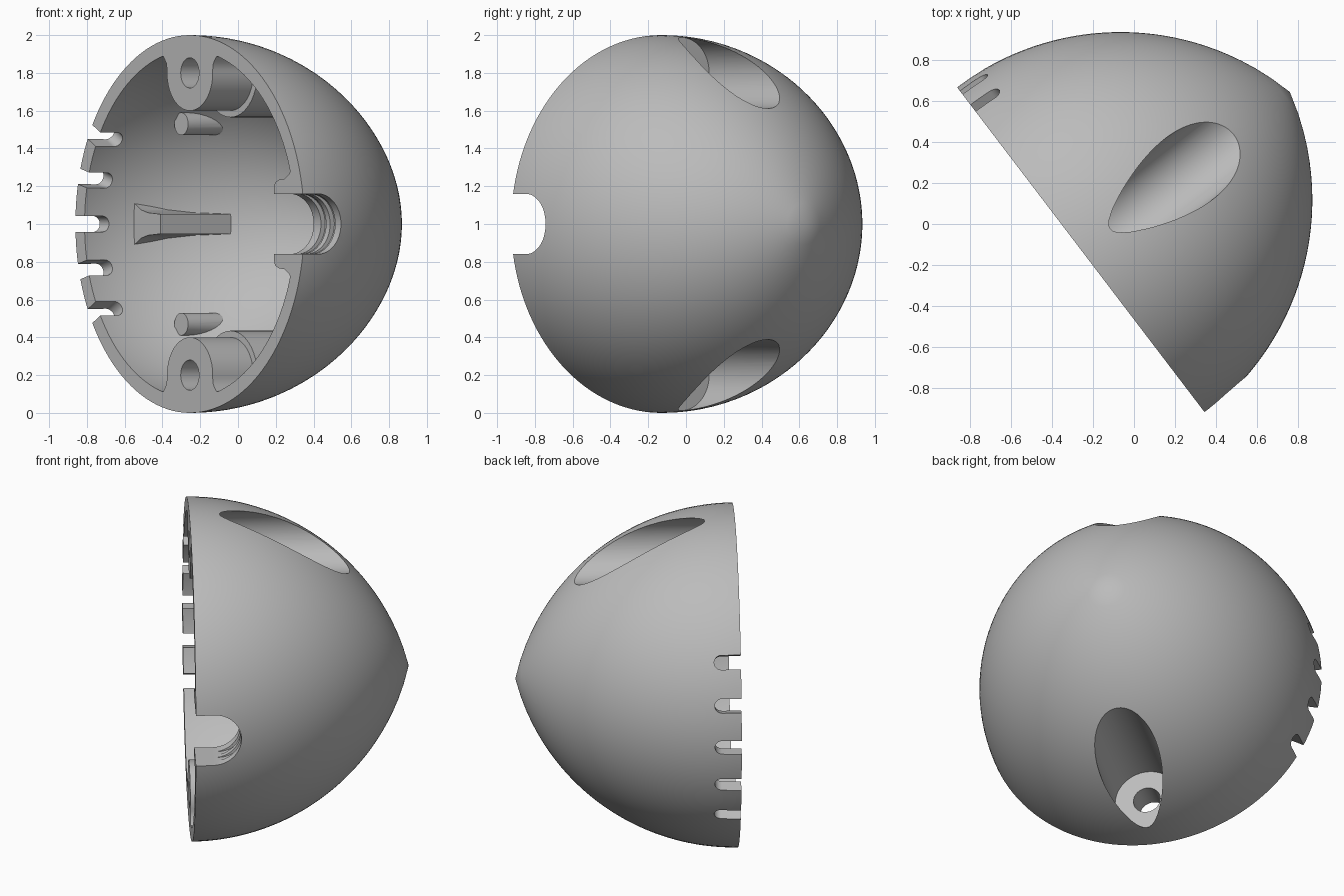
import bpy
import bmesh
from math import sin, cos, pi, sqrt, radians
from mathutils import Matrix

if "Cube" in bpy.data.objects:
    bpy.data.objects.remove(bpy.data.objects["Cube"])

# Built lying along local x (rim at x = 0, tip at +x), turned into place at the end
HEIGHT = 1.274
DROP = (HEIGHT ** 2 - 1) / 2     # arc centre below the axis
ARC = 1 + DROP

grey = bpy.data.materials.new("plain grey")
grey.use_nodes = True
grey.diffuse_color = (0.5, 0.5, 0.5, 1)
grey.node_tree.nodes["Principled BSDF"].inputs["Base Color"].default_value = (0.5, 0.5, 0.5, 1)


def finish(name, bm):
    bmesh.ops.recalc_face_normals(bm, faces=bm.faces)
    if bm.calc_volume(signed=True) < 0:
        bmesh.ops.reverse_faces(bm, faces=bm.faces)
    mesh = bpy.data.meshes.new(name)
    bm.to_mesh(mesh)
    bm.free()
    mesh.materials.append(grey)
    ob = bpy.data.objects.new(name, mesh)
    bpy.context.scene.collection.objects.link(ob)
    return ob


def dome(name, radius, start):
    """Pointed dome: rings along a circular arc, flat at the start, closed at the tip."""
    bm = bmesh.new()
    tip = sqrt(radius ** 2 - DROP ** 2)
    steps, sides = 40, 128
    profile = [(start, radius - DROP)] if start < 0 else []
    for i in range(steps):
        x = tip * i / steps
        profile.append((x, sqrt(radius ** 2 - x ** 2) - DROP))
    rings = [[bm.verts.new((x, y, z)) for y, z in circle(0, 0, r, sides)] for x, r in profile]
    point = bm.verts.new((tip, 0, 0))
    bm.faces.new(rings[0])
    for i in range(sides):
        j = (i + 1) % sides
        for p, q in zip(rings, rings[1:]):
            bm.faces.new((p[i], p[j], q[j], q[i]))
        bm.faces.new((rings[-1][i], rings[-1][j], point))
    return finish(name, bm)


def prism(name, outline, a, b, axis="x", turn=0):
    """Extrude an outline in the plane across the axis, from a to b."""
    bm = bmesh.new()
    put = (lambda p, t: (t, p[0], p[1])) if axis == "x" else (lambda p, t: (p[0], t, p[1]))
    low = [bm.verts.new(put(p, a)) for p in outline]
    high = [bm.verts.new(put(p, b)) for p in outline]
    bm.faces.new(low)
    bm.faces.new(high)
    for i in range(len(low)):
        j = (i + 1) % len(low)
        bm.faces.new((low[i], low[j], high[j], high[i]))
    bm.transform(Matrix.Rotation(turn, 4, "X"))
    return finish(name, bm)


def arc(cx, cy, r, start, end, n):
    return [(cx + r * cos(start + (end - start) * i / n),
             cy + r * sin(start + (end - start) * i / n)) for i in range(n + 1)]


def circle(cx, cy, r, n=48):
    return arc(cx, cy, r, 0, 2 * pi, n)[:-1]


def u_shape(half, centre):
    return [(-0.2, -half)] + arc(centre, 0, half, -pi / 2, pi / 2, 24) + [(-0.2, half)]


def mirrored(half):
    return half + [(y, -z) for y, z in reversed(half)]


def volume(mesh):
    bm = bmesh.new()
    bm.from_mesh(mesh)
    size = bm.calc_volume(signed=True)
    bm.free()
    return size


def cut(target, cutter):
    """Subtract the cutter, taking the first solver that gives a sound solid."""
    cutter.hide_render = True
    before = volume(target.data)
    mod = target.modifiers.new("cut", "BOOLEAN")
    mod.operation = "DIFFERENCE"
    mod.object = cutter
    result = None
    for solver in ("MANIFOLD", "EXACT", "FLOAT"):
        mod.solver = solver
        bpy.context.view_layer.update()
        graph = bpy.context.evaluated_depsgraph_get()
        mesh = bpy.data.meshes.new_from_object(target.evaluated_get(graph))
        if 0.1 * before < volume(mesh) < before - 1e-6:
            result = mesh
            break
    target.modifiers.remove(mod)
    if result:
        target.data = result
    bpy.data.objects.remove(cutter)


shell = dome("dome_shell", ARC, 0)
cavity = dome("cavity", ARC - 0.08, -0.05)

# Features left standing inside the cavity
for s in (1, -1):
    # screw boss with flared root, and the wider sleeve around the screw pocket
    side = [(0.2, 0.82), (0.205, 0.85), (0.23, 0.885), (0.27, 0.9), (0.27, 1.1)]
    outline = arc(0, 0.8, 0.2, pi, 2 * pi, 32) + side + [(-y, z) for y, z in reversed(side)]
    cut(cavity, prism("screw_boss", [(y, s * z) for y, z in outline], -0.1, 1.4))
    cut(cavity, prism("pocket_sleeve", circle(0, s * 0.8, 0.235), 0.27, 1.41))
    for t in (1, -1):
        cut(cavity, prism("post", circle(t * 0.6, s * 0.53, 0.06, 24), 0.4, 1.2))

# Support rib on the wall behind the slots
cut(cavity, prism("support_rib", mirrored(
    [(1.1, 0.12), (0.88, 0.11), (0.82, 0.075), (0.76, 0.06), (0.65, 0.052)]), 0.3, 1.2))

# Thickened block round the cable opening
cut(cavity, prism("cable_block", mirrored(
    [(-1.1, 0.31), (-0.89, 0.31), (-0.87, 0.265), (-0.83, 0.24),
     (-0.78, 0.235), (-0.745, 0.22), (-0.734, 0.19)]), -0.1, 0.37))

cut(shell, cavity)

# Screw holes and the scooped pockets on the outside
for s in (1, -1):
    cut(shell, prism("screw_hole", circle(0, s * 0.8, 0.08, 32), -0.2, 0.4))
    cut(shell, prism("screw_pocket", circle(0, s * 0.8, 0.188, 64), 0.17, 1.5))

# Cable opening with two grip grooves
cut(shell, prism("cable_opening", u_shape(0.16, 0.105), -1.2, -0.6, "y"))
for y in (-0.82, -0.9):
    cut(shell, prism("grip_groove", u_shape(0.158, 0.135), y - 0.022, y + 0.022, "y"))

# Radial vent slots in the opposite rim
for k in range(-2, 3):
    cut(shell, prism("vent_slot", u_shape(0.042, 0.113), 0.7, 1.2, "y", radians(14.6 * k)))

# Turn into place
shell.data.transform(Matrix.Translation((-0.255, -0.13, 1)) @ Matrix.Rotation(radians(37.3), 4, "Z"))
bpy.ops.object.select_all(action="DESELECT")
shell.select_set(True)
bpy.context.view_layer.objects.active = shell
bpy.ops.object.shade_smooth_by_angle(angle=radians(30))
